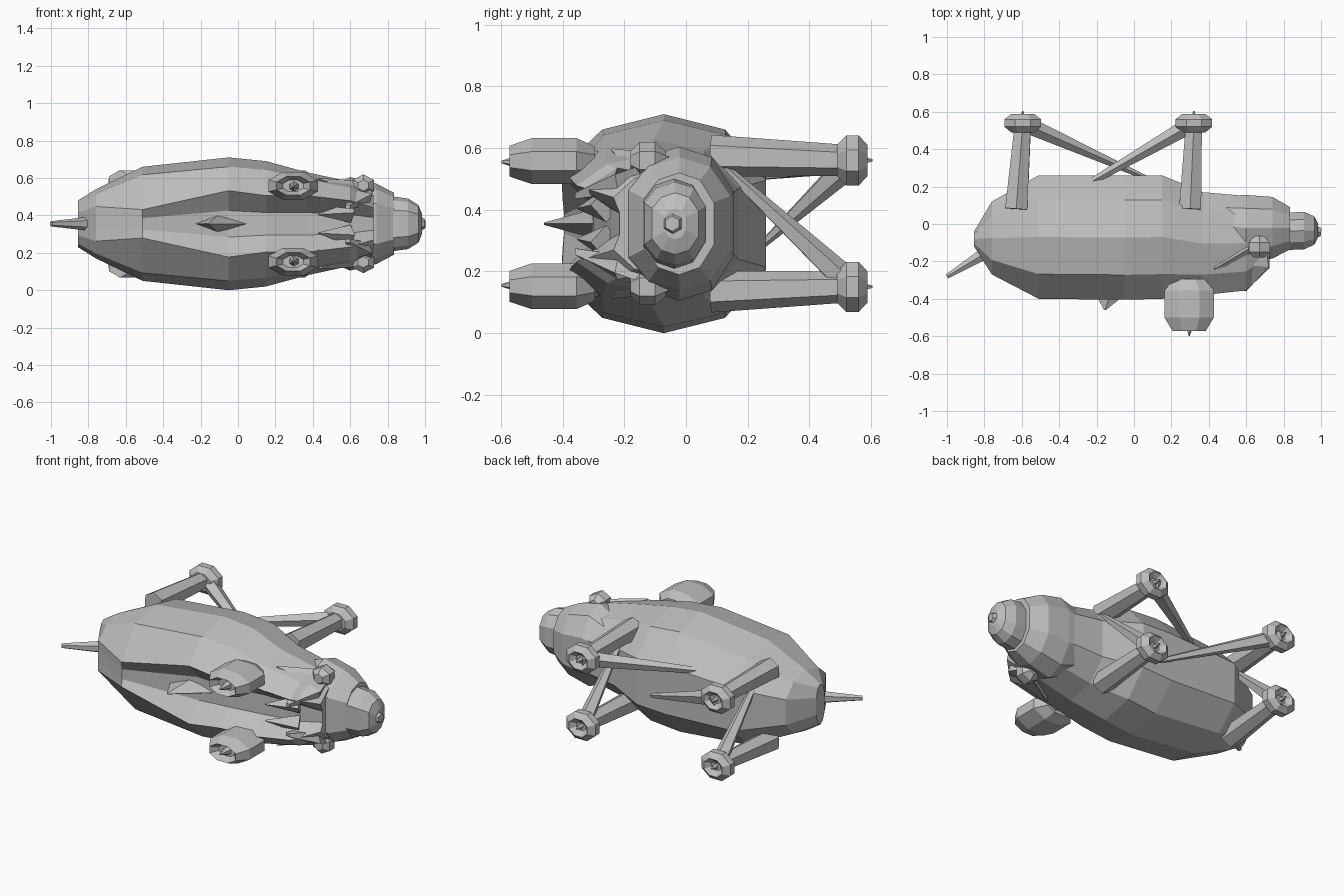
import bpy, bmesh, math
from mathutils import Vector, Matrix

if "Cube" in bpy.data.objects:
    bpy.data.objects.remove(bpy.data.objects["Cube"])

grey = bpy.data.materials.new("plain grey")
grey.diffuse_color = (0.52, 0.52, 0.52, 1)
grey.use_nodes = True
grey.node_tree.nodes["Principled BSDF"].inputs["Base Color"].default_value = grey.diffuse_color
MID = 0.355  # mirror plane height


def finish(name, bm):
    bmesh.ops.recalc_face_normals(bm, faces=bm.faces)
    me = bpy.data.meshes.new(name)
    bm.to_mesh(me)
    bm.free()
    me.materials.append(grey)
    ob = bpy.data.objects.new(name, me)
    bpy.context.collection.objects.link(ob)
    return ob


def loft(name, rings):
    """Skin closed rings of points and cap both ends."""
    bm = bmesh.new()
    rows = [[bm.verts.new(p) for p in r] for r in rings]
    n = len(rows[0])
    for a, b in zip(rows, rows[1:]):
        for i in range(n):
            j = (i + 1) % n
            bm.faces.new((a[i], a[j], b[j], b[i]))
    bm.faces.new(rows[0])
    bm.faces.new(rows[-1])
    return finish(name, bm)


def rod(name, a, b, r1, r2, sides=6):
    a, b = Vector(a), Vector(b)
    d = b - a
    bm = bmesh.new()
    m = Matrix.Translation((a + b) / 2) @ d.to_track_quat('Z', 'Y').to_matrix().to_4x4()
    bmesh.ops.create_cone(bm, cap_ends=True, segments=sides, radius1=r1, radius2=r2,
                          depth=d.length, matrix=m)
    return finish(name, bm)


def pod(name, c, rx, rz, stations, sides=8):
    """Faceted pod along y; stations are (y offset, radius factor)."""
    rings = []
    for dy, f in stations:
        angles = [(i + .5) * math.tau / sides for i in range(sides)]
        rings.append([(c[0] + rx * f * math.cos(t) * 1.08, c[1] + dy,
                       c[2] + rz * f * math.sin(t) * 1.08) for t in angles])
    return loft(name, rings)


def section(x, y_low, y_high, rz, groove, edge=.5):
    """Ten-sided cross-section with a groove along the back (-y)."""
    c, ry = (y_low + y_high) / 2, (y_high - y_low) / 2
    half = [(1, .42), (.6, .86), (0, 1), (-.6, .86), (-1, edge)]
    pts = [(c + u * ry, v * rz) for u, v in half] + [(y_low + groove, .4 * edge * rz)]
    up = [(x, y, MID + z) for y, z in pts]
    return up + [(x, y, MID - z) for y, z in reversed(pts)]


# body and neck with grooved back
loft("body", [section(*s) for s in (
    (-.855, -.12, -.04, .125, 0),
    (-.76, -.27, .12, .185, 0),
    (-.51, -.40, .26, .305, .005, .25),
    (-.05, -.405, .26, .355, .10, .5),
    (.15, -.40, .26, .335, .10, .45),
    (.37, -.38, .17, .275, .11, .55),
    (.60, -.355, .15, .225, .11, .55),
    (.725, -.235, .10, .17, .02, .5))])

# head and muzzle
loft("head", [section(*s) for s in (
    (.48, -.16, .15, .20, 0),
    (.60, -.20, .155, .25, 0),
    (.74, -.185, .145, .215, 0),
    (.835, -.135, .09, .165, 0))])
loft("muzzle", [section(*s) for s in (
    (.80, -.14, .06, .15, 0),
    (.91, -.135, .065, .135, 0),
    (.965, -.11, .04, .10, 0),
    (.985, -.07, 0, .05, 0))])
rod("nose", (.95, -.04, MID), (1.0, -.045, MID), .05, .025)

# tail and long thin back fin
rod("tail", (-.81, -.165, MID), (-1.0, -.28, MID), .036, .014)
loft("back_fin", [[(x0, y, MID), (xm, y, MID + h), (x1, y, MID), (xm, y, MID - h)]
                  for y, x0, xm, x1, h in ((-.29, -.25, -.1, .06, .05),
                                           (-.46, -.16, -.155, -.15, .004))])

for side, label in ((1, "upper"), (-1, "lower")):
    def P(x, y, dz):
        return (x, y, MID + side * dz)

    # ears with hollow outer ends, stalks and tips
    pod(label + "_ear", P(.295, -.43, .203), .135, .076,
        ((.135, .62), (.075, .98), (-.07, .98), (-.142, .66), (-.10, .4)))
    rod(label + "_ear_stalk", P(.34, -.22, .16), P(.31, -.36, .2), .06, .05)
    rod(label + "_ear_tip", P(.30, -.52, .2), P(.295, -.598, .2), .03, .004)

    # small side knobs and cheek plates
    pod(label + "_eye", P(.67, -.12, .205), .06, .055,
        ((.055, .5), (.02, 1), (-.03, 1), (-.06, .5)), 6)
    loft(label + "_cheek", [
        [P(.56, .01, .2), P(.70, -.06, .22), P(.68, -.07, .16), P(.56, -.02, .15)],
        [P(.60, -.22, .19), P(.72, -.23, .16), P(.70, -.22, .10), P(.60, -.22, .10)],
        [P(.575, -.355, .10), P(.60, -.36, .10), P(.60, -.36, .08), P(.575, -.355, .08)]])

    # pointed mane tufts round the neck
    for k, (y, dz, ty, tdz) in enumerate((
            (-.26, .06, -.35, .05), (-.25, .12, -.37, .14),
            (-.14, .18, -.24, .24))):
        rod(f"{label}_tuft_{k}", P(.60, y, dz), P(.43, ty, tdz), .055, .004, 4)

    # legs and feet with hollow ends
    for x, foot_x, part in ((-.63, -.595, "rear"), (.30, .32, "front")):
        rod(f"{label}_{part}_leg", P(x, .08, .22), P(foot_x, .53, .205), .068, .05)
        pod(f"{label}_{part}_foot", P(foot_x, .54, .205), .10, .083,
            ((-.05, .62), (-.02, .98), (.02, .98), (.048, .62), (.02, .3)))
        rod(f"{label}_{part}_claw", P(foot_x, .55, .205), P(foot_x, .605, .205), .02, .004, 5)

# slanted struts tapering away from each foot
for name, a, b in (
        ("front_upper_strut", (.32, .54, .56), (-.36, .15, .50)),
        ("rear_upper_strut", (-.595, .54, .56), (.08, .24, .28)),
        ("front_lower_strut", (.32, .54, .15), (.34, .09, .57)),
        ("rear_lower_strut", (-.595, .54, .15), (-.58, .09, .57))):
    rod(name, a, b, .048, .012, 5)
